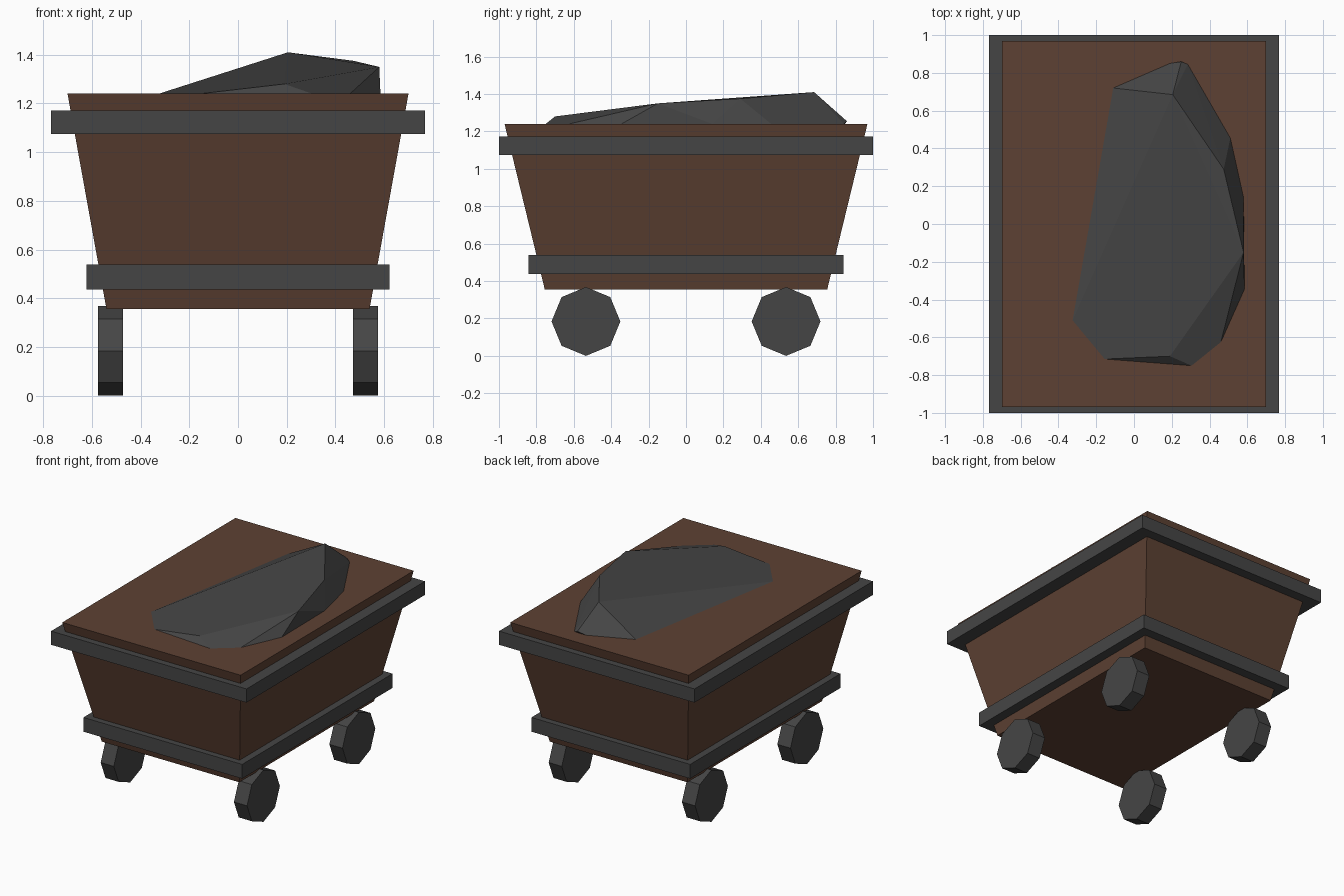
import bpy, bmesh, math
from mathutils import Matrix

if "Cube" in bpy.data.objects:
    bpy.data.objects.remove(bpy.data.objects["Cube"])


def material(name, rgb):
    m = bpy.data.materials.new(name)
    m.diffuse_color = (*rgb, 1)
    m.use_nodes = True
    m.node_tree.nodes["Principled BSDF"].inputs["Base Color"].default_value = m.diffuse_color
    return m


WOOD = material("brown wood", (0.11, 0.053, 0.033))
IRON = material("dark grey", (0.06, 0.06, 0.06))


def finish(name, bm, mat):
    bmesh.ops.recalc_face_normals(bm, faces=bm.faces)
    me = bpy.data.meshes.new(name)
    bm.to_mesh(me)
    bm.free()
    me.materials.append(mat)
    ob = bpy.data.objects.new(name, me)
    bpy.context.collection.objects.link(ob)
    return ob


def tapered_box(name, z0, z1, low, high, mat):
    """Box whose half sizes go from low (x, y) at z0 to high (x, y) at z1."""
    bm = bmesh.new()
    bmesh.ops.create_cube(bm, size=2)
    for v in bm.verts:
        hx, hy = high if v.co.z > 0 else low
        v.co = (v.co.x * hx, v.co.y * hy, z1 if v.co.z > 0 else z0)
    finish(name, bm, mat)


# Tub with its two iron bands
tapered_box("tub", 0.355, 1.24, (0.54, 0.755), (0.70, 0.97), WOOD)
tapered_box("lower_band", 0.437, 0.538, (0.623, 0.843), (0.623, 0.843), IRON)
tapered_box("upper_band", 1.075, 1.172, (0.767, 1.0), (0.767, 1.0), IRON)

# Octagonal wheels, one corner pointing straight up
for sx, side in ((-1, "left"), (1, "right")):
    for sy, end in ((-1, "front"), (1, "back")):
        bm = bmesh.new()
        place = (Matrix.Translation((sx * 0.523, sy * 0.535, 0.184))
                 @ Matrix.Rotation(math.pi / 2, 4, 'Y'))
        bmesh.ops.create_cone(bm, cap_ends=True, segments=8, radius1=0.184,
                              radius2=0.184, depth=0.103, matrix=place)
        finish(f"{end}_{side}_wheel", bm, IRON)

# Boulder: rim where it meets the load, ridge corners above, sunk base below
RIM = [(-0.11, 0.72), (0.19, 0.85), (0.285, 0.845), (0.51, 0.455),
       (0.58, 0.14), (0.585, -0.345), (0.46, -0.625), (0.305, -0.75),
       (-0.155, -0.715), (-0.325, -0.51)]
RIDGE = [(0.205, 0.685, 1.41), (0.25, 0.86, 1.255), (0.475, 0.29, 1.375),
         (0.58, -0.15, 1.35), (0.19, -0.70, 1.28)]
bm = bmesh.new()
for x, y in RIM:
    bm.verts.new((x, y, 1.24))
    bm.verts.new((0.2 + (x - 0.2) * 0.9, y * 0.9, 1.12))
for p in RIDGE:
    bm.verts.new(p)
hull = bmesh.ops.convex_hull(bm, input=bm.verts)
loose = {g for g in hull["geom_interior"] + hull["geom_unused"]
         if isinstance(g, bmesh.types.BMVert)}
bmesh.ops.delete(bm, geom=list(loose), context='VERTS')
finish("boulder", bm, IRON)
